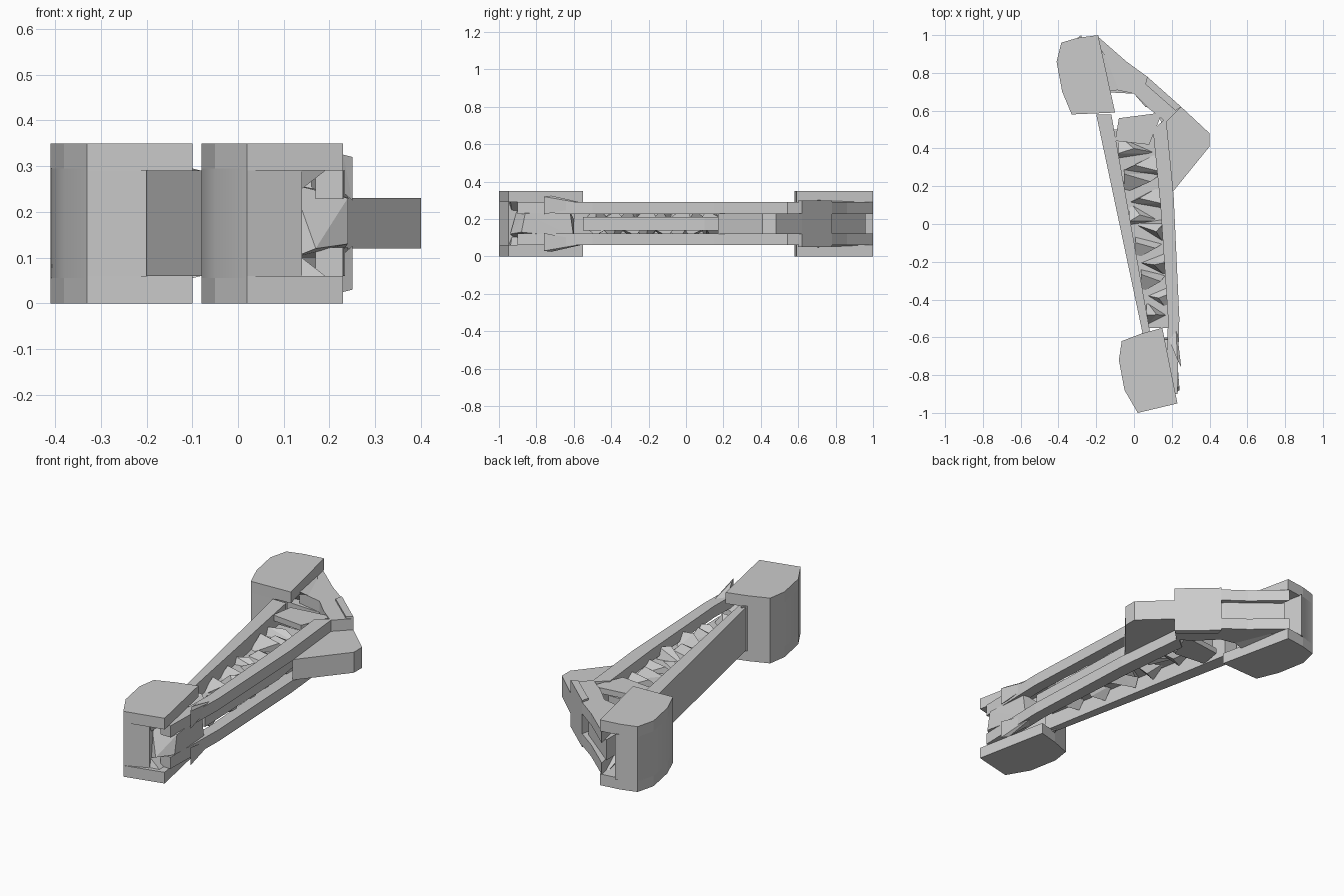
import bpy, bmesh, math, random
from mathutils import Vector

random.seed(4)
cube = bpy.data.objects.get("Cube")
if cube:
    bpy.data.objects.remove(cube)

grey = bpy.data.materials.new("plain_grey")
grey.use_nodes = True
grey.diffuse_color = (.6, .6, .6, 1)
grey.node_tree.nodes["Principled BSDF"].inputs["Base Color"].default_value = (.6, .6, .6, 1)


def finish(name, bm):
    bmesh.ops.recalc_face_normals(bm, faces=bm.faces)
    mesh = bpy.data.meshes.new(name)
    bm.to_mesh(mesh)
    bm.free()
    obj = bpy.data.objects.new(name, mesh)
    bpy.context.collection.objects.link(obj)
    mesh.materials.append(grey)
    return obj


def prism(name, outline, low, high):
    """Upright slab made from a plan outline."""
    bm = bmesh.new()
    rings = [[bm.verts.new((x, y, z)) for x, y in outline] for z in (low, high)]
    for ring in rings:
        bm.faces.new(ring)
    count = len(outline)
    for i in range(count):
        j = (i + 1) % count
        bm.faces.new((rings[0][i], rings[0][j], rings[1][j], rings[1][i]))
    return finish(name, bm)


def hull(name, points):
    """Faceted shard around a handful of points."""
    bm = bmesh.new()
    verts = [bm.verts.new(p) for p in points]
    result = bmesh.ops.convex_hull(bm, input=verts)
    loose = [v for v in bm.verts if not v.link_faces]
    bmesh.ops.delete(bm, geom=loose, context='VERTS')
    return finish(name, bm)


def pair(name, outline, low, high):
    """Matching slabs above and below the middle plane."""
    middle = .175
    prism("upper_" + name, outline, low, high)
    prism("lower_" + name, outline, 2 * middle - high, 2 * middle - low)


def smooth(obj):
    bpy.ops.object.select_all(action='DESELECT')
    obj.select_set(True)
    bpy.context.view_layer.objects.active = obj
    bpy.ops.object.shade_smooth_by_angle(angle=math.radians(28))


# End pads: solid outer wall with overhanging flanges, open towards +x
pads = {
    "back": [(-.1, .59), (-.19, 1), (-.3, .985), (-.385, .96), (-.41, .86),
             (-.38, .7), (-.33, .58)],
    "front": [(.23, -.95), (.15, -.55), (.04, -.58), (-.065, -.62), (-.08, -.72),
              (-.05, -.88), (.02, -1)],
}
for end, outline in pads.items():
    wall = [(x - .09 if i < 2 else x, y) for i, (x, y) in enumerate(outline)]
    smooth(prism(end + "_pad_wall", wall, .055, .295))
    pair(end + "_pad_flange", outline, .29, .35)

# Tall side wall of the arm
prism("arm_wall", [(-.2, .58), (-.12, .58), (.09, -.6), (.05, -.6)], .06, .29)

# Rails along the open side
pair("arm_rail", [(.17, .56), (.21, .15), (.24, -.5), (.23, -.9), (.17, -.9),
                  (.18, -.5), (.14, .1), (.1, .5)], .228, .29)

# Recessed web between wall and rails
prism("arm_web", [(-.14, .5), (.11, .5), (.17, .1), (.19, -.55), (.06, -.55)], .14, .21)

# Angled bracket rails behind the arm
pair("bracket_rail", [(-.2, 1), (-.04, .86), (.07, .78), (.25, .62), (.17, .54),
                      (.08, .61), (0, .69), (-.14, .72)], .228, .29)
prism("bracket_core", [(-.2, .96), (.04, .77), (.15, .6), (.06, .62),
                       (0, .69), (-.2, .7)], .12, .23)
prism("bracket_panel", [(.07, .78), (.25, .62), (.22, .6), (.06, .74)], .05, .3)
pair("bridge_plate", [(-.08, .56), (.15, .59), (.08, .42), (-.1, .44)], .255, .285)

# Pointed side lug
prism("side_lug", [(.205, .17), (.4, .41), (.4, .48), (.25, .62), (.14, .56),
                   (.17, .3)], .12, .23)

# Irregular triangular ribs filling the channel
for i in range(11):
    y = .4 - i * .088
    left = -.1 + (.5 - y) * .17
    right = .13 + (.5 - y) * .05
    slip = random.uniform(-.05, .05)
    for side in (-1, 1):
        base = .175 + side * .02
        tip = .175 + side * random.uniform(.06, .1)
        a, b = (left, right) if (i + (side > 0)) % 2 else (right, left)
        hull("channel_rib", [(a, y + .07, base), (a, y - .06, base),
                             (b, y + slip, base), ((a + b) / 2 + slip, y, tip),
                             (a, y + slip, tip)])

# Faceted knuckle inside the front pad
hull("front_knuckle", [(.12, -.92, .1), (.12, -.9, .26), (.17, -.94, .12),
                       (.24, -.88, .13), (.24, -.86, .23), (.22, -.62, .24),
                       (.22, -.6, .1), (.1, -.6, .2)])
for side in (-1, 1):
    hull("knuckle_fin", [(.25, -.76, .175 + side * .145), (.25, -.76, .175 + side * .05),
                         (.22, -.5, .175 + side * .1), (.23, -.72, .175 + side * .15),
                         (.18, -.6, .175 + side * .11)])
    hull("pad_gusset", [(.1, -.96, .175 + side * .13), (.21, -.94, .175 + side * .13),
                        (.12, -.93, .175 + side * .06), (.16, -.7, .175 + side * .12),
                        (.1, -.75, .175 + side * .05)])

# Shards beside the back pad
for side in (-1, 1):
    hull("back_gusset", [(-.2, .95, .175 + side * .12), (-.14, .7, .175 + side * .13),
                         (-.02, .72, .175 + side * .1), (-.05, .86, .175 + side * .06),
                         (-.2, .75, .175 + side * .05)])
